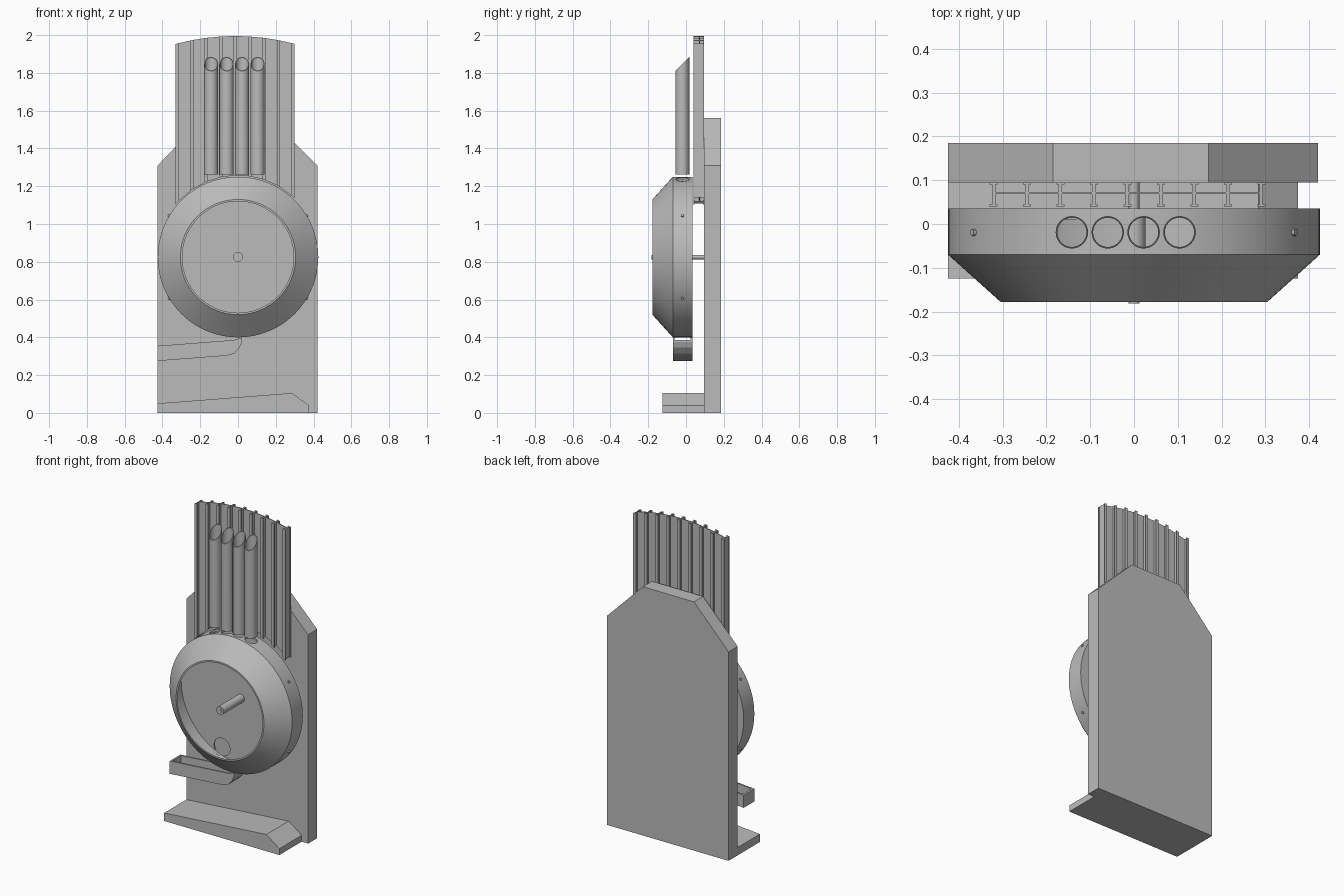
import bpy, bmesh, math
from mathutils import Vector, Matrix

cube = bpy.data.objects.get("Cube")
if cube:
    bpy.data.objects.remove(cube, do_unlink=True)

gray = bpy.data.materials.new("plain gray")
gray.use_nodes = True
GRAY = (0.5, 0.5, 0.5, 1)
gray.diffuse_color = GRAY
gray.node_tree.nodes["Principled BSDF"].inputs["Base Color"].default_value = GRAY


def finish(name, bm, smooth=False):
    bmesh.ops.recalc_face_normals(bm, faces=bm.faces)
    mesh = bpy.data.meshes.new(name)
    bm.to_mesh(mesh)
    bm.free()
    obj = bpy.data.objects.new(name, mesh)
    mesh.materials.append(gray)
    bpy.context.collection.objects.link(obj)
    if smooth:
        shade(obj)
    return obj


def shade(obj):
    bpy.ops.object.select_all(action='DESELECT')
    obj.select_set(True)
    bpy.context.view_layer.objects.active = obj
    bpy.ops.object.shade_smooth_by_angle(angle=math.radians(30))


def add_prism(bm, outline, y0, y1):
    """Extrude an x-z outline along y."""
    face = bm.faces.new([bm.verts.new((x, y0, z)) for x, z in outline])
    new = bmesh.ops.extrude_face_region(bm, geom=[face])["geom"]
    verts = [v for v in new if isinstance(v, bmesh.types.BMVert)]
    bmesh.ops.translate(bm, verts=verts, vec=(0, y1 - y0, 0))


def prism(name, outline, y0, y1):
    bm = bmesh.new()
    add_prism(bm, outline, y0, y1)
    return finish(name, bm)


def lathe(name, profile, axis, center, steps=64, smooth=True):
    """Turn a closed (radius, height) profile around an axis."""
    bm = bmesh.new()
    verts = [bm.verts.new((r, 0, h)) for r, h in profile]
    edges = [bm.edges.new((a, b)) for a, b in zip(verts, verts[1:] + verts[:1])]
    bmesh.ops.spin(bm, geom=verts + edges, cent=(0, 0, 0), axis=(0, 0, 1),
                   angle=math.tau, steps=steps, use_duplicate=False)
    bmesh.ops.remove_doubles(bm, verts=bm.verts, dist=1e-5)
    bmesh.ops.dissolve_degenerate(bm, edges=bm.edges, dist=1e-6)
    turn = Vector((0, 0, 1)).rotation_difference(Vector(axis)).to_matrix().to_4x4()
    bm.transform(Matrix.Translation(center) @ turn)
    return finish(name, bm, smooth)


def rod(name, r, length, axis, center, steps=32):
    return lathe(name, [(0, 0), (r, 0), (r, length), (0, length)], axis, center, steps)


HUB = 0.825          # drum centre height
TUBE_Y = -0.019
tube_xs = [-0.142 + 0.082 * i for i in range(4)]
FRONT = (0, -1, 0)

# Back board and sloping shelf
prism("back_board", [(-.425, 0), (.42, 0), (.42, 1.31), (.17, 1.56),
                     (-.185, 1.56), (-.425, 1.31)], .095, .185)
prism("shelf", [(-.425, 0), (.375, 0), (.375, .04), (.285, .105), (-.425, .05)],
      -.125, .095)

# Hollow drum, heights measured towards the front
drum = lathe("drum", [(0, -.035), (.425, -.035), (.425, .07), (.305, .178),
                      (.295, .178), (.413, .07), (.413, -.027), (0, -.027)],
             FRONT, (0, 0, HUB), 96, smooth=False)

# Holes under the tubes and in the drum floor
cutters = [rod("tube_hole_cutter", .036, .2, (0, 0, 1), (x, TUBE_Y, HUB + .34))
           for x in tube_xs]
cutters.append(rod("floor_hole_cutter", .055, .04, FRONT, (-.13, .05, HUB - .34)))
for cutter in cutters:
    cutter.hide_render = True
    cutter.hide_viewport = True
    mod = drum.modifiers.new("hole", 'BOOLEAN')
    mod.object = cutter
    mod.operation = 'DIFFERENCE'
    mod.solver = 'EXACT'
bpy.context.view_layer.update()
cut_mesh = bpy.data.meshes.new_from_object(
    drum.evaluated_get(bpy.context.evaluated_depsgraph_get()))
drum.modifiers.clear()
drum.data = cut_mesh
for cutter in cutters:
    bpy.data.objects.remove(cutter, do_unlink=True)
shade(drum)

# Shaft and hub sleeve
rod("shaft", .012, .279, FRONT, (0, .097, HUB))
rod("hub_sleeve", .026, .206, FRONT, (0, .028, HUB))

# Screws round the drum wall
for sx in (-1, 1):
    for sz in (-1, 1):
        axis = Vector((sx * .37, 0, sz * .222)).normalized()
        rod("drum_screw", .008, .012, axis,
            Vector((0, TUBE_Y, HUB)) + axis * .42, 12)

# Tubes with slanted mouths
for x in tube_xs:
    tube = lathe("tube", [(.037, 0), (.037, .585), (.0335, .585), (.0335, 0)],
                 (0, 0, 1), (x, TUBE_Y, 1.262), 32, smooth=False)
    for v in tube.data.vertices:
        if v.co.z > 1.6:
            v.co.z += v.co.y - TUBE_Y
    shade(tube)


# Fan of slats: arched top, bottom following the drum
def top(x):
    return 1.995 - .42 * (x + .015) ** 2


def bottom(x):
    return HUB + math.sqrt(.432 ** 2 - x * x)


def upright(bm, x0, x1, y0, y1):
    add_prism(bm, [(x0, bottom(x0)), (x1, bottom(x1)), (x1, top(x1)), (x0, top(x0))], y0, y1)


PITCH = .0765
rail_xs = [-.321 + PITCH * i for i in range(9)]
for x in rail_xs:
    bm = bmesh.new()
    upright(bm, x - .004, x + .004, .04, .095)
    for y in (.04, .09):
        upright(bm, x - .009, x + .009, y, y + .005)
    finish("rail", bm)
for x in rail_xs[:-1]:
    bm = bmesh.new()
    upright(bm, x + .004, x + PITCH - .004, .068, .073)
    finish("slat_panel", bm)

# Outlet trough under the drum: floor, two side walls and an end wall
over = [(.022, .40), (-.02, .386), (-.425, .355)]
under = [(-.425, .275), (-.06, .303), (-.02, .315), (.008, .345), (.02, .375)]
for y in (-.07, .025):
    prism("trough_side", over + under, y, y + .01)
inner = [(x, z + .012) for x, z in reversed(under)]
prism("trough_floor", under + inner, -.06, .025)
prism("trough_end", [(-.425, .275), (-.413, .276), (-.413, .356), (-.425, .355)],
      -.06, .025)
